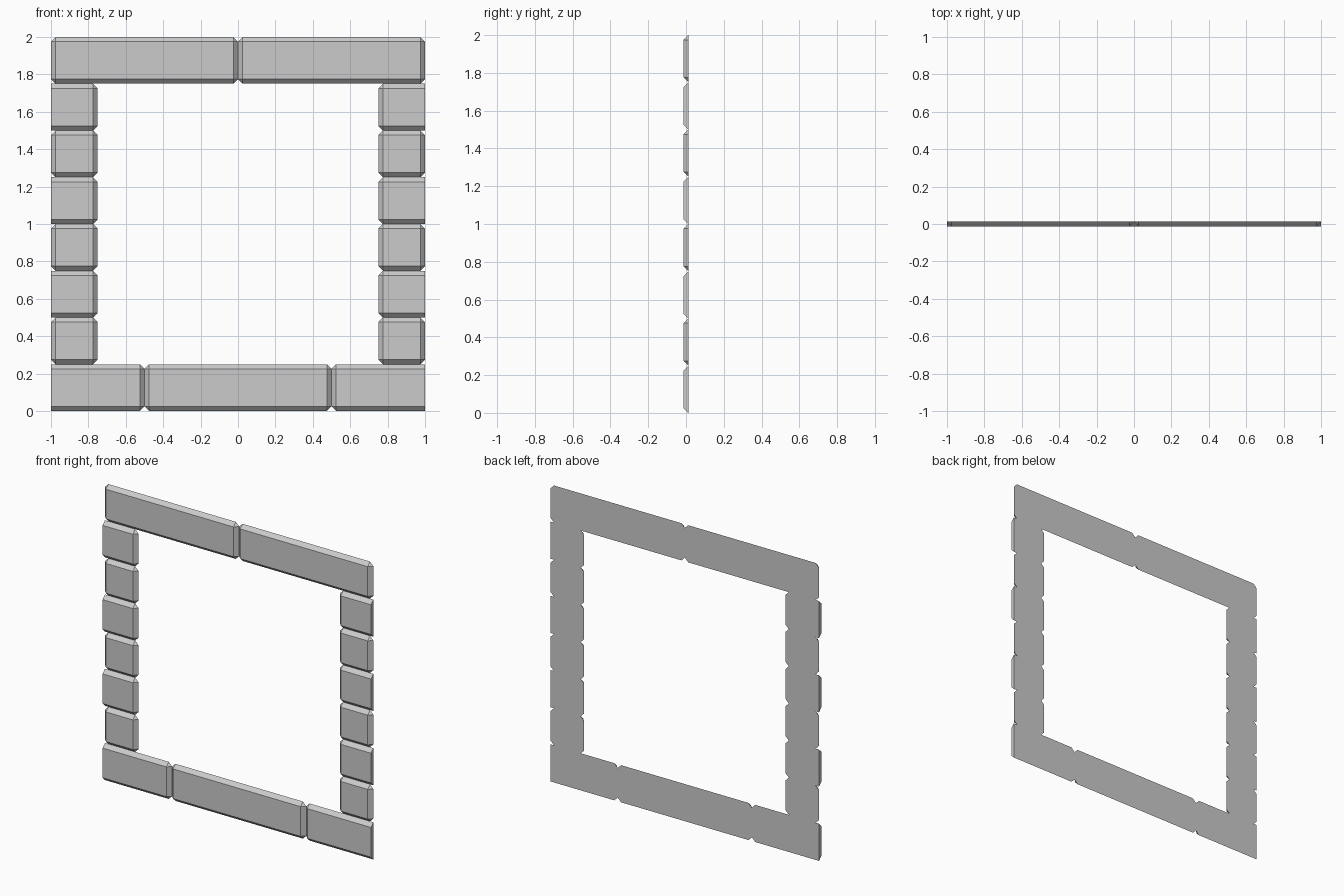
import bpy, bmesh
from math import radians

if "Cube" in bpy.data.objects:
    bpy.data.objects.remove(bpy.data.objects["Cube"])

B = 0.025              # chamfer width, equal to the slab depth
FRONT, BACK = -B / 2, B / 2
H = 0.25               # course height


def block(name, x0, x1, z0, flat_left=False, flat_right=False):
    """Chamfered stone; a flat end is cut square instead of chamfered."""
    z1 = z0 + H
    pts = set()
    for x, inset in ((x0, 0 if flat_left else B), (x1, 0 if flat_right else -B)):
        for z, dz in ((z0, B), (z1, -B)):
            pts.add((x + inset, FRONT, z + dz))      # front face corner
            pts.add((x + inset, BACK, z))            # back outline
            if inset:
                pts.add((x, BACK, z + dz))           # clipped back corner
    bm = bmesh.new()
    for p in sorted(pts):
        bm.verts.new(p)
    bmesh.ops.convex_hull(bm, input=bm.verts[:])
    bmesh.ops.dissolve_limit(bm, angle_limit=radians(1),
                             verts=bm.verts[:], edges=bm.edges[:])
    bmesh.ops.recalc_face_normals(bm, faces=bm.faces[:])
    mesh = bpy.data.meshes.new(name)
    bm.to_mesh(mesh)
    bm.free()
    bpy.context.collection.objects.link(bpy.data.objects.new(name, mesh))


# Sill course: three stones, outer ends cut square
block("sill_left", -1, -0.5, 0, flat_left=True)
block("sill_middle", -0.5, 0.5, 0)
block("sill_right", 0.5, 1, 0, flat_right=True)

# Jambs: outer ends alternate between chamfered and square
for i in range(1, 7):
    square = i % 2 == 0
    block(f"jamb_left_{i}", -1, -0.75, i * H, flat_left=square)
    block(f"jamb_right_{i}", 0.75, 1, i * H, flat_right=square)

# Lintel course: two long stones
block("lintel_left", -1, 0, 7 * H)
block("lintel_right", 0, 1, 7 * H)
